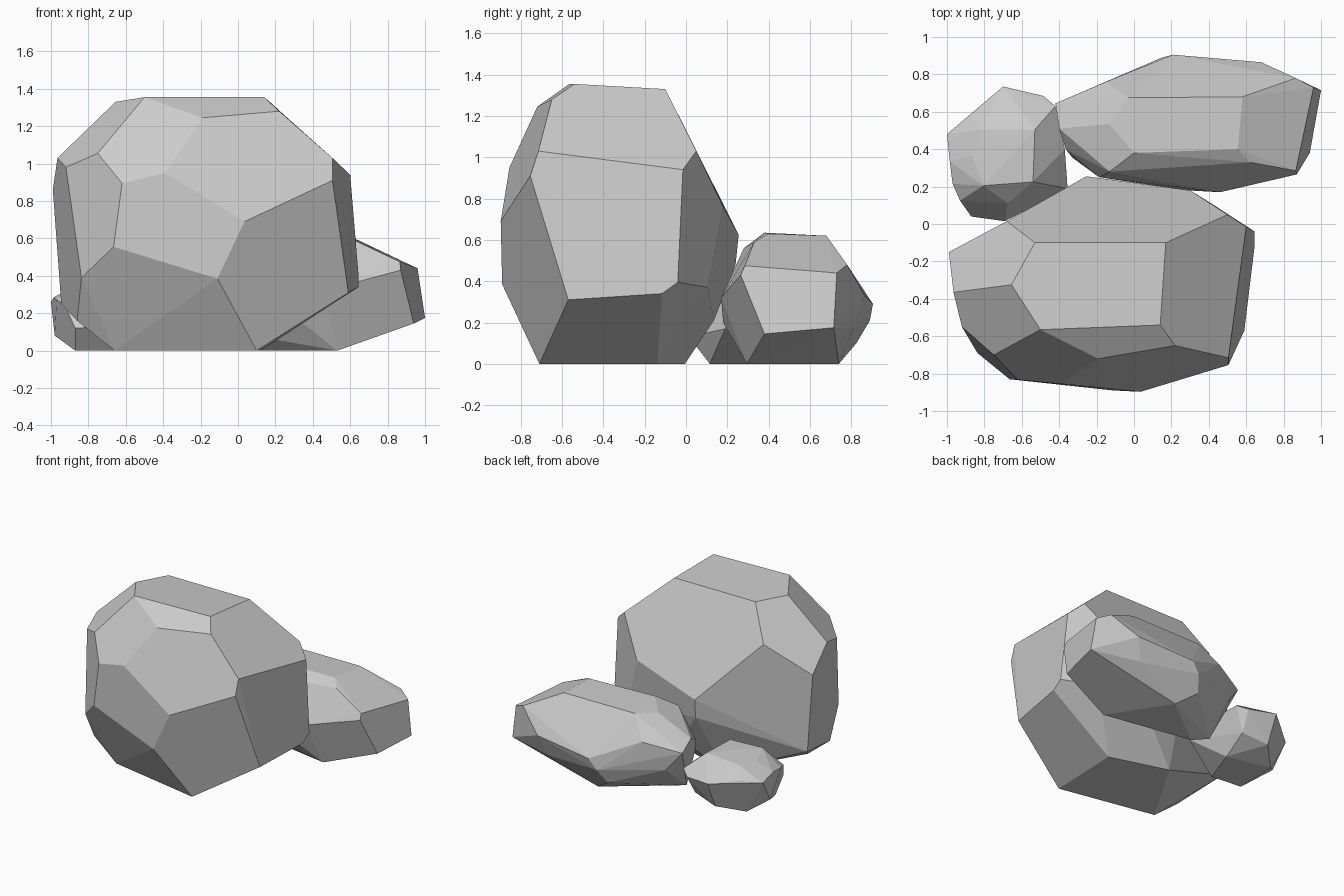
import bpy, bmesh, math


def rock(name, corners):
    """Chiselled convex boulder: hull of its corner points, near-flat facets merged."""
    bm = bmesh.new()
    for co in corners:
        bm.verts.new(co)
    hull = bmesh.ops.convex_hull(bm, input=bm.verts[:])
    loose = [v for v in bm.verts if not v.link_faces]
    bmesh.ops.delete(bm, geom=loose, context='VERTS')
    bmesh.ops.dissolve_limit(bm, angle_limit=math.radians(5),
                             verts=bm.verts[:], edges=bm.edges[:])
    bmesh.ops.recalc_face_normals(bm, faces=bm.faces[:])
    mesh = bpy.data.meshes.new(name)
    bm.to_mesh(mesh)
    bm.free()
    obj = bpy.data.objects.new(name, mesh)
    bpy.context.collection.objects.link(obj)
    return obj


# Tall boulder at the front: crown, shoulders, waist, base
rock("large_boulder", [
    (-.53, -.10, 1.33), (.17, -.10, 1.33), (.14, -.54, 1.355), (-.50, -.565, 1.355), (-.655, -.325, 1.33),
    (-.965, -.365, 1.03), (-.92, -.55, .98), (-.75, -.70, 1.055), (-.19, -.72, 1.245), (.22, -.65, 1.28),
    (-.39, -.855, .95), (-.62, -.833, .895), (.505, -.715, 1.03), (.505, -.754, .91), (.60, -.015, .94),
    (.50, .05, 1.03), (-.68, .015, 1.08), (-.99, -.15, .86),
    (.30, .18, .76), (-.255, .255, .625), (-.665, -.83, .555), (.035, -.897, .69),
    (-.837, -.69, .39), (-.11, -.89, .385), (.59, -.57, .31), (.645, -.116, .34), (.645, -.04, .395),
    (.42, .106, .37), (-.25, .24, .48), (-.05, .135, .21), (-.945, -.15, .25), (-.86, -.55, .16),
    (.10, -.71, 0), (.12, -.14, 0), (-.33, -.005, 0), (-.66, -.56, 0),
])

# Long boulder at the back right
rock("long_boulder", [
    (0, .38, .635), (.555, .40, .63), (.58, .68, .62), (-.03, .675, .62), (-.135, .535, .60),
    (.62, .33, .59), (-.13, .28, .56), (.865, .285, .475), (.87, .265, .43), (.865, .78, .48),
    (.96, .73, .44), (1.0, .715, .175), (.94, .38, .145), (.68, .865, .33), (.21, .905, .29),
    (.15, .89, .21), (-.15, .76, .46), (-.42, .645, .40), (-.40, .51, .46), (-.365, .40, .40),
    (-.33, .355, .30), (-.185, .25, .43), (.46, .17, .32), (.28, .18, .20), (-.2, .26, .13),
    (.62, .81, .17), (.10, .825, .10), (-.30, .68, .25), (-.32, .45, .05),
    (.53, .295, 0), (-.175, .42, 0), (.24, .74, 0),
])

# Small stone at the back left
rock("small_stone", [
    (-.815, .505, .36), (-.53, .505, .38), (-.54, .225, .38), (-.805, .205, .38), (-.865, .365, .35),
    (-1.0, .48, .26), (-.985, .335, .285), (-.875, .58, .28), (-.70, .735, .27), (-.485, .685, .25),
    (-.42, .63, .28), (-.37, .40, .25), (-.355, .19, .17), (-.675, .11, .29), (-.69, .015, .13),
    (-.87, .04, .12), (-.93, .125, .25), (-.97, .215, .27), (-.98, .36, .08), (-.70, .64, .06),
    (-.50, .60, .10), (-.86, .48, 0), (-.87, .14, 0), (-.62, .115, 0), (-.52, .40, 0),
])
